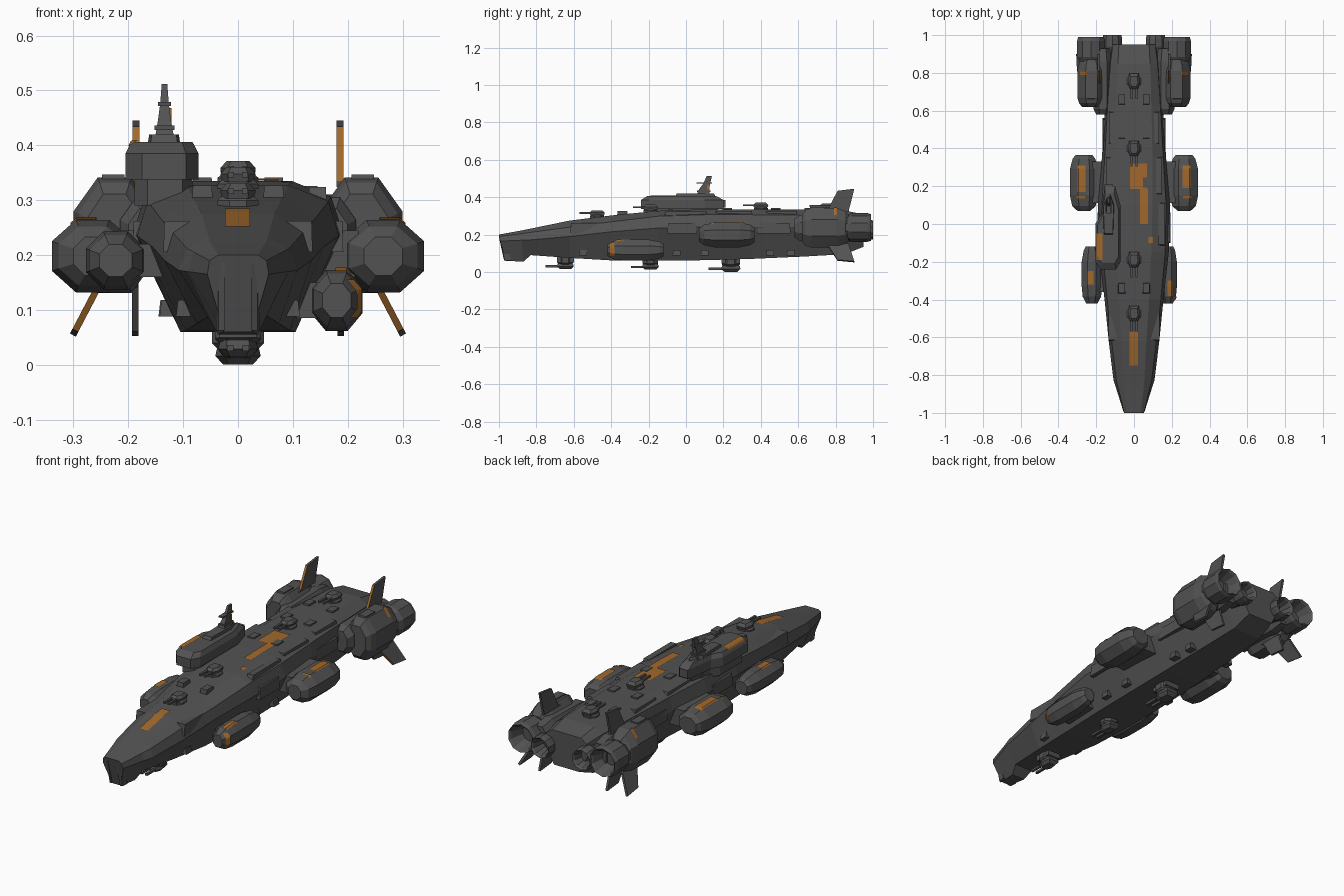
import bpy, bmesh, math
from mathutils import Vector
from mathutils.bvhtree import BVHTree

if "Cube" in bpy.data.objects:
    bpy.data.objects.remove(bpy.data.objects["Cube"])


def material(name, col):
    m = bpy.data.materials.new(name)
    m.diffuse_color = (*col, 1)
    m.use_nodes = True
    m.node_tree.nodes["Principled BSDF"].inputs["Base Color"].default_value = m.diffuse_color
    return m


GREY = material("dark_grey_armour", (0.085, 0.085, 0.085))
ORANGE = material("orange_paint", (0.36, 0.14, 0.025))


def make(name, verts, faces, mat=GREY):
    me = bpy.data.meshes.new(name)
    me.from_pydata([tuple(v) for v in verts], [], faces)
    bm = bmesh.new()
    bm.from_mesh(me)
    bmesh.ops.recalc_face_normals(bm, faces=bm.faces)
    bm.to_mesh(me)
    bm.free()
    me.materials.append(mat)
    ob = bpy.data.objects.new(name, me)
    bpy.context.collection.objects.link(ob)
    return ob


def loft(name, rings, mat=GREY):
    """Skin a list of equal rings and cap both ends."""
    n, k = len(rings[0]), len(rings)
    faces = [(a * n + i, a * n + (i + 1) % n, (a + 1) * n + (i + 1) % n, (a + 1) * n + i)
             for a in range(k - 1) for i in range(n)]
    faces += [tuple(range(n)), tuple(range((k - 1) * n, k * n))]
    return make(name, [p for r in rings for p in r], faces, mat)


def tube(name, cx, cz, prof, n=8):
    """Flat-sided body along y; prof = (y, half width, half height)."""
    f = 1 / math.cos(math.pi / n)
    ang = [(i + .5) * 2 * math.pi / n for i in range(n)]
    return loft(name, [[(cx + rx * f * math.cos(a), y, cz + rz * f * math.sin(a)) for a in ang]
                       for y, rx, rz in prof])


def prism(name, pts, z0, z1, taper=1.0, mat=GREY):
    cx = sum(p[0] for p in pts) / len(pts)
    cy = sum(p[1] for p in pts) / len(pts)
    top = [(cx + (x - cx) * taper, cy + (y - cy) * taper, z1) for x, y in pts]
    return loft(name, [[(x, y, z0) for x, y in pts], top], mat)


def box(name, x0, x1, y0, y1, z0, z1, taper=1.0, mat=GREY):
    return prism(name, [(x0, y0), (x1, y0), (x1, y1), (x0, y1)], z0, z1, taper, mat)


def decal(name, target, u0, u1, v0, v1, side=False, n=8):
    """Paint patch projected on a part, from above (x,y) or from +x (y,z)."""
    bvh = BVHTree.FromPolygons([v.co for v in target.data.vertices],
                               [p.vertices for p in target.data.polygons])
    d = Vector((-1, 0, 0)) if side else Vector((0, 0, -1))
    idx, verts, faces = {}, [], []
    for i in range(n + 1):
        for j in range(n + 1):
            u, v = u0 + (u1 - u0) * i / n, v0 + (v1 - v0) * j / n
            hit = bvh.ray_cast(Vector((1, u, v)) if side else Vector((u, v, 1)), d)[0]
            if hit:
                idx[i, j] = len(verts)
                verts.append(hit - d * 0.004)
    for i in range(n):
        for j in range(n):
            c = [(i, j), (i + 1, j), (i + 1, j + 1), (i, j + 1)]
            if all(q in idx for q in c):
                faces.append(tuple(idx[q] for q in c))
    make(name, verts, faces, ORANGE)


# Main hull: y, top z, top w, shoulder w, shoulder z, waist w, waist z, keel w, keel z, keel y shift
stations = [
    (-1.00, .200, .036, .052, .190, .056, .165, .026, .060, .035),
    (-.88, .222, .050, .080, .205, .092, .170, .036, .055, .01),
    (-.83, .232, .054, .093, .212, .108, .172, .050, .090, 0),
    (-.62, .275, .066, .118, .240, .134, .190, .075, .075, 0),
    (-.40, .302, .080, .142, .268, .156, .215, .095, .062, 0),
    (-.15, .327, .092, .165, .298, .184, .235, .105, .060, 0),
    (.10, .335, .098, .170, .306, .192, .240, .105, .063, 0),
    (.35, .335, .098, .155, .306, .170, .240, .100, .070, 0),
    (.62, .333, .092, .140, .304, .153, .240, .090, .082, 0),
    (.85, .328, .085, .125, .298, .135, .240, .080, .095, 0),
    (.95, .308, .080, .112, .285, .122, .230, .070, .135, 0)]
rings = []
for y, zt, wt, ws, zs, wm, zm, wb, zb, dy in stations:
    half = [(wt, y, zt), (ws, y, zs), (wm, y + dy * .2, zm), (wb, y + dy, zb)]
    rings.append(half + [(-x, b, z) for x, b, z in reversed(half)])
hull = loft("hull", rings)

# Prow ribs, hull side armour, deck strips and gun ports
for s in (1, -1):
    def mbox(name, x0, x1, *r, **k):
        return box(name, *sorted((s * x0, s * x1)), *r, **k)
    loft("prow_rib", [[(s * x, y + d, z) for x, d in ((.024, -.008), (.036, -.004), (.04, .03), (.024, .03))]
                      for y, z in ((-.992, .185), (-.965, .062))])
    for y0, y1, w in ((-.62, -.45, .128), (-.1, .06, .184), (.38, .56, .158)):
        mbox("side_armour", w - .04, w + .008, y0, y1, .205, .262, taper=.93)
    for y0, y1, w, z in ((-.12, .12, .15, .318), (.15, .36, .135, .320), (.42, .6, .122, .320)):
        mbox("deck_strip", w - .022, w + .012, y0, y1, z - .03, z + .006, taper=.9)
    for y, w in ((-.55, .095), (-.05, .125), (.1, .127), (.45, .118), (.56, .113)):
        mbox("gun_port", w - .03, w + .018, y - .022, y + .022, .088, .118, taper=.85)
    for y in (-.34, -.02, .22, .48, .66):
        mbox("deck_hatch", .045, .085, y - .03, y + .03, .29, .335 + (.006 if y > 0 else -.008), taper=.85)


# Twin-barrel turrets on deck (up=1) and keel (up=-1)
def turret(y, z, up, s=1.0):
    def oct_ring(r, h, c=y):
        return [(r * s * math.cos(a), c + r * s * math.sin(a), z + up * h * s)
                for a in [(i + .5) * math.pi / 4 for i in range(8)]]
    loft("turret_base", [oct_ring(.045, -.02), oct_ring(.045, .006), oct_ring(.036, .014)])
    h = [z + up * t * s for t in (.01, .026, .040)]
    loft("turret_house", [[(x * s * k, y + b * s * k, q) for x, b in
                           ((-.022, -.045), (.022, -.045), (.036, -.01), (.028, .045), (-.028, .045), (-.036, -.01))]
                          for q, k in zip(h, (.9, 1.0, .65))])
    for x in (-.014, .014):
        a, b = sorted((z + up * .019 * s, z + up * .030 * s))
        box("turret_barrel", (x - .006) * s, (x + .006) * s, y - .105 * s, y - .03 * s, a, b)


for y, z in ((-.475, .294), (-.19, .324), (.40, .335), (.755, .331)):
    turret(y, z, 1, .9)
for y, z in ((-.645, .055), (-.19, .052), (.24, .046)):
    turret(y, z, -1, 1.15 if y > 0 else 1.0)
box("keel_mount", -.04, .04, .19, .29, .044, .09)
box("keel_mount", -.035, .035, -.69, -.6, .05, .1)

# Mid-ship pods on short pylons
for s in (1, -1):
    pod = tube("mid_pod", s * .265, .198, [(.07, .035, .035), (.095, .062, .054), (.15, .074, .066),
                                           (.29, .074, .066), (.345, .060, .054), (.365, .045, .04)])
    box("mid_pylon", *sorted((s * .12, s * .22)), .11, .33, .16, .245)
    decal("mid_pod_stripe", pod, *sorted((s * .258, s * .30)), .19 if s > 0 else .17, .31)
    decal("mid_pod_mark", pod, *sorted((s * .26, s * .305)), .135, .148)

# Forward pods: right one sits low, left one high
shape = [(-.42, .55, .55), (-.385, .9, .88), (-.33, 1, 1), (-.20, 1, 1), (-.14, .8, .8), (-.12, .6, .6)]
right_pod = tube("forward_pod_right", .180, .117, [(y, a * .047, b * .056) for y, a, b in shape])
left_pod = tube("forward_pod_left", -.223, .190, [(y, a * .054, b * .053) for y, a, b in shape])
box("forward_pylon_right", .09, .17, -.36, -.17, .085, .15)
box("forward_pylon_left", -.20, -.10, -.36, -.17, .16, .22)
decal("forward_pod_mark", right_pod, .178, .205, -.38, -.30)
decal("forward_pod_mark", left_pod, -.25, -.215, -.32, -.25)
decal("forward_pod_side_mark", right_pod, -.405, -.383, .085, .155, side=True)


# Fins with painted leading edges
def fin(name, x, z, dx, dz, painted=True, t=.006):
    pts = [(.74, -.1), (.76, 0), (.81, .9), (.90, 1), (.872, 0), (.872, -.1)]
    nx, nz = Vector((dz, -dx)).normalized() * t
    ob = loft(name, [[(x + dx * h + q * nx, y, z + dz * h + q * nz) for y, h in pts] for q in (-1, 1)])
    ob.data.materials.append(ORANGE)
    for p in ob.data.polygons:
        if painted and p.normal.y < -.5:
            p.material_index = 1


# Engines: outer nacelles, inner blocks, hollow nozzles, fins
def nozzle(name, cx, cz, y0, y1, r):
    tube(name, cx, cz, [(y0 - .05, r * .75, r * .75), (y0, r * .85, r * .85), (y0 + .02, r, r),
                        (y1 - .02, r, r), (y1, r * .92, r * .92), (y1 - .01, r * .78, r * .78),
                        (y1 - .07, r * .5, r * .5)], 10)


for s in (1, -1):
    nac = tube("engine_nacelle", s * .225, .236, [(.62, .05, .075), (.64, .066, .096), (.67, .075, .105),
                                                  (.81, .075, .105), (.85, .066, .09), (.87, .05, .07)])
    tube("engine_inner_block", s * .165, .235, [(.58, .035, .05), (.61, .05, .07), (.86, .052, .075), (.93, .04, .06)])
    nozzle("outer_nozzle", s * .228, .238, .865, .99, .073)
    nozzle("inner_nozzle", s * .115, .225, .92, 1.0, .052)
    box("nacelle_rib", *sorted((s * .205, s * .25)), .66, .74, .32, .347, .9)
    fin("upper_fin", s * .186, .335, 0, .11)
    fin("lower_outer_fin", s * .256, .140, s * .045, -.086)
    fin("lower_inner_fin", s * .187, .140, 0, -.088, painted=False)
    decal("nacelle_mark", nac, *sorted((s * .25, s * .285)), .79, .808)

# Offset command bridge overhanging the left deck edge
outline = [(-.205, -.20), (-.175, -.24), (-.095, -.24), (-.072, -.20), (-.072, .10), (-.10, .20),
           (-.155, .20), (-.175, .05), (-.205, .0)]
prism("bridge_foot", [(x * .8 - .025, y * .85) for x, y in outline], .29, .345)
prism("bridge_lower", outline, .338, .385)
bridge = prism("bridge_upper", outline, .385, .406, .84)
prism("bridge_roof", [(-.16, -.06), (-.11, -.06), (-.105, .1), (-.125, .16), (-.165, .1)], .40, .42, .9)
box("bridge_tail", -.155, -.11, .15, .21, .345, .385)
decal("bridge_stripe", bridge, -.20, -.167, -.19, -.05)

# Swept mast with cross arms
loft("mast", [[(-.134 + a * w, y + b * d, z) for a, b in ((-1, -1), (1, -1), (1, 1), (-1, 1))]
              for y, w, d, z in ((.09, .018, .035, .41), (.098, .012, .026, .445),
                                 (.112, .008, .018, .475), (.124, .005, .014, .512))])
box("mast_arm", -.146, -.122, .055, .14, .472, .479)
box("mast_arm_low", -.152, -.116, .06, .13, .428, .436)
box("mast_paint", -.1275, -.1215, .112, .126, .43, .468, mat=ORANGE)

# Painted deck panels
decal("nose_panel", hull, -.024, .022, -.75, -.57)
decal("deck_panel", hull, -.022, .068, .185, .32)
decal("deck_panel_tail", hull, .032, .074, .0, .185)
decal("deck_mark", hull, .078, .1, -.1, -.07)
